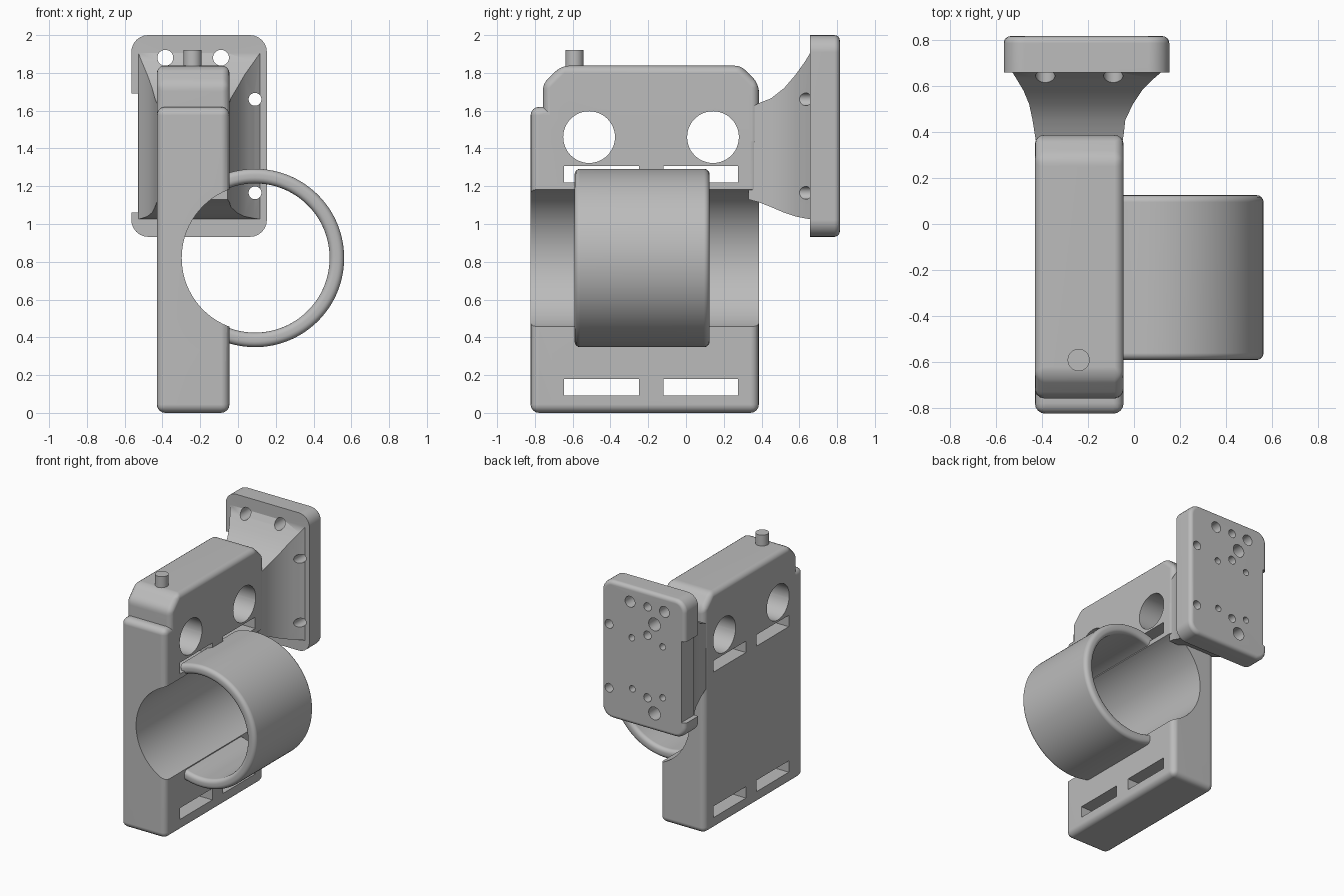
import bpy, bmesh
from math import radians, sin, cos, pi
from mathutils import Matrix, Vector

if "Cube" in bpy.data.objects:
    bpy.data.objects.remove(bpy.data.objects["Cube"], do_unlink=True)

# One plain material for everything
grey = bpy.data.materials.new("light_grey")
grey.use_nodes = True
grey.diffuse_color = (0.5, 0.5, 0.5, 1)
grey.node_tree.nodes["Principled BSDF"].inputs["Base Color"].default_value = grey.diffuse_color


def finish(bm, name):
    """Turn a bmesh into a named object in the scene."""
    bmesh.ops.recalc_face_normals(bm, faces=bm.faces[:])
    mesh = bpy.data.meshes.new(name)
    bm.to_mesh(mesh)
    bm.free()
    mesh.materials.append(grey)
    obj = bpy.data.objects.new(name, mesh)
    bpy.context.collection.objects.link(obj)
    return obj


def loft(loops):
    """Skin a row of point loops and cap both ends."""
    bm = bmesh.new()
    rows = [[bm.verts.new(p) for p in loop] for loop in loops]
    count = len(rows[0])
    for a, b in zip(rows, rows[1:]):
        for i in range(count):
            j = (i + 1) % count
            bm.faces.new((a[i], a[j], b[j], b[i]))
    bm.faces.new(rows[0])
    bm.faces.new(rows[-1][::-1])
    bmesh.ops.recalc_face_normals(bm, faces=bm.faces[:])
    return bm


def bevel(bm, edges, size, segments):
    bmesh.ops.bevel(bm, geom=edges, offset=size, segments=segments,
                    profile=0.5, affect='EDGES')


def box(low, high):
    bm = bmesh.new()
    bmesh.ops.create_cube(bm, size=1)
    low, high = Vector(low), Vector(high)
    for v in bm.verts:
        v.co = (low + high) / 2 + v.co * (high - low)
    return bm


def cylinder(centre, radius, length, axis, segments=48):
    bm = bmesh.new()
    turn = {'X': Matrix.Rotation(pi / 2, 4, 'Y'),
            'Y': Matrix.Rotation(pi / 2, 4, 'X'),
            'Z': Matrix.Identity(4)}[axis]
    bmesh.ops.create_cone(bm, cap_ends=True, segments=segments, radius1=radius,
                          radius2=radius, depth=length,
                          matrix=Matrix.Translation(centre) @ turn)
    return bm


def activate(obj):
    bpy.ops.object.select_all(action='DESELECT')
    obj.select_set(True)
    bpy.context.view_layer.objects.active = obj


def combine(target, bm, operation='DIFFERENCE'):
    """Apply a boolean with a temporary helper object."""
    helper = finish(bm, "helper")
    helper.hide_render = True
    mod = target.modifiers.new("boolean", 'BOOLEAN')
    mod.operation = operation
    mod.solver = 'EXACT'
    mod.object = helper
    activate(target)
    bpy.ops.object.modifier_apply(modifier=mod.name)
    bpy.data.objects.remove(helper, do_unlink=True)


def smooth(obj):
    activate(obj)
    bpy.ops.object.shade_smooth_by_angle(angle=radians(32))
    mod = obj.modifiers.new("weighted_normals", 'WEIGHTED_NORMAL')
    mod.keep_sharp = True


LEFT, RIGHT = -0.43, -0.045          # faces of the body slab
FRONT, BACK = -0.823, 0.386
RING_X, RING_Z = 0.09, 0.82          # axis of the bore and ring

# Body: lower slab joined with a chamfered upper slab
bm = box((LEFT, FRONT, 0), (RIGHT, BACK, 1.62))
bevel(bm, bm.edges[:], 0.045, 4)
body = finish(bm, "body")
outline = [(-0.757, 1.4), (BACK, 1.4), (BACK, 1.742), (0.29, 1.838),
           (-0.66, 1.838), (-0.757, 1.742)]
bm = loft([[(x, y, z) for y, z in outline] for x in (LEFT, RIGHT)])
bevel(bm, bm.edges[:], 0.04, 4)
combine(body, bm, 'UNION')

# Bore, round windows and strap slots
combine(body, cylinder((RING_X, 0, RING_Z), 0.388, 3, 'Y', 96))
for y in (-0.513, 0.143):
    combine(body, cylinder((LEFT, y, 1.46), 0.137, 2, 'X'))
for y in (-0.645, -0.12):
    for z in (0.092, 1.22):
        combine(body, box((-1, y, z), (0.1, y + 0.395, z + 0.088)))
smooth(body)

# Ring: rounded wall section swept around the bore axis
inner, outer, start, end, fillet = 0.395, 0.472, -0.59, 0.125, 0.03
section = []
for k, (r, y) in enumerate([(outer - fillet, end - fillet), (inner + fillet, end - fillet),
                            (inner + fillet, start + fillet), (outer - fillet, start + fillet)]):
    for step in range(5):
        a = (k + step / 4) * pi / 2
        section.append((r + fillet * cos(a), y + fillet * sin(a)))
steps = 72
angles = [radians(-112 + 224 * i / steps) for i in range(steps + 1)]
ring = finish(loft([[(RING_X + r * cos(a), y, RING_Z + r * sin(a)) for r, y in section]
                    for a in angles]), "clamp_ring")
smooth(ring)

# Button on top
button = finish(cylinder((-0.24, -0.59, 1.86), 0.048, 0.124, 'Z'), "top_button")
smooth(button)

# Mounting plate with rounded corners and softened back edge
bm = box((-0.565, 0.657, 0.932), (0.153, 0.815, 2))
bevel(bm, [e for e in bm.edges if abs(e.verts[0].co.y - e.verts[1].co.y) > 0.1], 0.09, 6)
bevel(bm, [e for e in bm.edges if all(v.co.y > 0.81 for v in e.verts)], 0.03, 4)
plate = finish(bm, "mounting_plate")
combine(plate, box((-1, 0.5, 1.06), (-0.53, 1, 1.69)))

# Flared neck between body and plate: y, left, right, bottom, top
flare = [(0.33, -0.42, -0.055, 1.13, 1.61), (0.386, -0.43, -0.045, 1.115, 1.64),
         (0.45, -0.44, -0.038, 1.09, 1.665), (0.52, -0.455, -0.005, 1.06, 1.72),
         (0.58, -0.48, 0.035, 1.04, 1.79), (0.63, -0.51, 0.085, 1.03, 1.86),
         (0.66, -0.529, 0.12, 1.025, 1.91), (0.7, -0.529, 0.12, 1.025, 1.91)]
combine(plate, loft([[(a, y, c), (b, y, c), (b, y, d), (a, y, d)]
                     for y, a, b, c, d in flare]), 'UNION')

# Through holes that also nick the neck
for x, z, r in [(-0.385, 1.88, 0.042), (-0.09, 1.88, 0.042),
                (0.09, 1.66, 0.034), (0.09, 1.165, 0.034)]:
    combine(plate, cylinder((x, 0.8, z), r, 0.5, 'Y', 32))

# Blind holes in the back face
for x, z, r in [(-0.24, 1.88, 0.032), (-0.3, 1.76, 0.05), (-0.24, 1.66, 0.032),
                (-0.105, 1.605, 0.025), (-0.37, 1.605, 0.025), (-0.11, 1.21, 0.025),
                (-0.37, 1.21, 0.025), (-0.24, 1.175, 0.032), (-0.3, 1.07, 0.05)]:
    combine(plate, cylinder((x, 0.8, z), r, 0.2, 'Y', 24))
smooth(plate)
